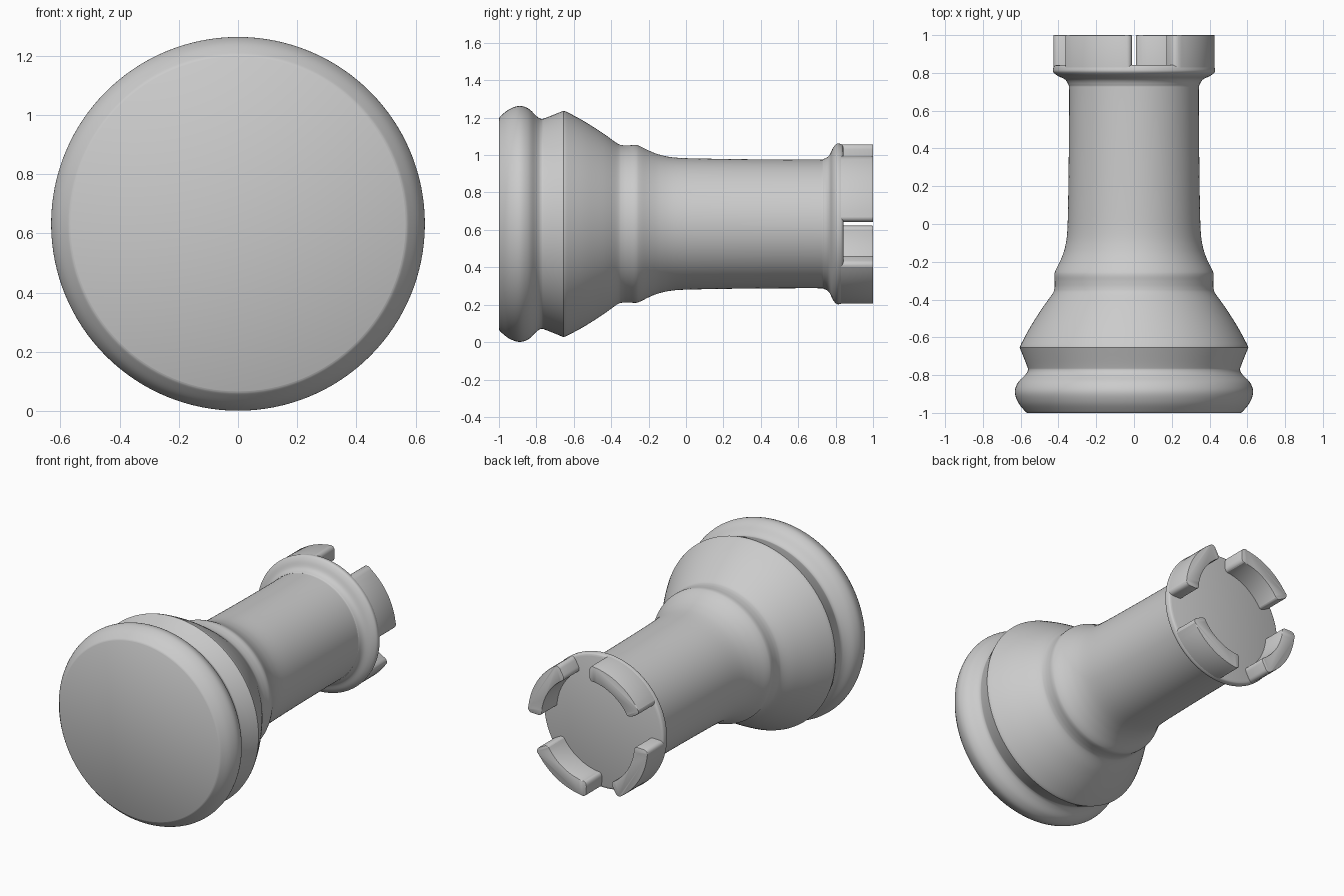
import bpy, bmesh, math
from mathutils import Vector

if "Cube" in bpy.data.objects:
    bpy.data.objects.remove(bpy.data.objects["Cube"])

AXIS_Z = 0.632   # the piece lies on its side, axis along y
SEG = 128


def ring_point(y, r, a):
    return Vector((r * math.cos(a), y, AXIS_Z + r * math.sin(a)))


def smooth_curve(pts, steps=5):
    """Catmull-Rom interpolation through (y, radius) points."""
    p = [Vector(q) for q in pts]
    p = [p[0] * 2 - p[1]] + p + [p[-1] * 2 - p[-2]]
    out = []
    for i in range(1, len(p) - 2):
        a, b, c, d = p[i - 1:i + 3]
        for k in range(steps):
            t = k / steps
            out.append(0.5 * (2 * b + (c - a) * t + (2 * a - 5 * b + 4 * c - d) * t * t
                              + (3 * b - a - 3 * c + d) * t ** 3))
    return out + [p[-2]]


def finish(name, bm, angle=35):
    bmesh.ops.recalc_face_normals(bm, faces=bm.faces)
    mesh = bpy.data.meshes.new(name)
    bm.to_mesh(mesh)
    bm.free()
    obj = bpy.data.objects.new(name, mesh)
    bpy.context.collection.objects.link(obj)
    bpy.ops.object.select_all(action='DESELECT')
    obj.select_set(True)
    bpy.context.view_layer.objects.active = obj
    bpy.ops.object.shade_smooth_by_angle(angle=math.radians(angle))
    return obj


def lathe(name, profile):
    bm = bmesh.new()
    rings = [[bm.verts.new(ring_point(y, r, 2 * math.pi * i / SEG)) for i in range(SEG)]
             for y, r in profile]
    for a, b in zip(rings, rings[1:]):
        for i in range(SEG):
            j = (i + 1) % SEG
            bm.faces.new((a[i], a[j], b[j], b[i]))
    bm.faces.new(rings[0])
    bm.faces.new(rings[-1])
    return finish(name, bm)


# Turned body: foot, waist, shaft and head floor (curves joined at creases)
sections = [
    [(-1.0, 0.565), (-0.99, 0.578), (-0.945, 0.613), (-0.89, 0.631), (-0.84, 0.615),
     (-0.80, 0.577), (-0.775, 0.562), (-0.75, 0.567), (-0.655, 0.605)],
    [(-0.655, 0.605), (-0.63, 0.595), (-0.54, 0.546), (-0.44, 0.482), (-0.37, 0.432),
     (-0.34, 0.421), (-0.305, 0.420), (-0.27, 0.422), (-0.245, 0.415), (-0.19, 0.388),
     (-0.13, 0.367), (-0.05, 0.354), (0.10, 0.349), (0.40, 0.345), (0.70, 0.344),
     (0.735, 0.347), (0.765, 0.365), (0.785, 0.405), (0.805, 0.428), (0.825, 0.428),
     (0.837, 0.422), (0.842, 0.410)],
]
profile = []
for s in sections:
    c = smooth_curve(s)
    profile += c[1:] if profile else c
lathe("rook_body", profile)


# Battlements: four curved blocks with rounded corners
def battlement(name, start, end, r_in=0.33, r_out=0.427, y0=0.815, y1=1.0, n=18):
    bm = bmesh.new()
    angs = [math.radians(start + (end - start) * i / n) for i in range(n + 1)]
    outline = [(r_out, a) for a in angs] + [(r_in, a) for a in reversed(angs)]
    face = bm.faces.new([bm.verts.new(ring_point(y0, r, a)) for r, a in outline])
    ext = bmesh.ops.extrude_face_region(bm, geom=[face])
    top = [v for v in ext['geom'] if isinstance(v, bmesh.types.BMVert)]
    for v in top:
        v.co.y = y1
    bm.normal_update()
    corners = [e for e in bm.edges
               if abs(e.verts[0].co.y - e.verts[1].co.y) > 0.1
               and e.calc_face_angle(0) > math.radians(60)]
    bmesh.ops.bevel(bm, geom=corners, offset=0.028, segments=5, profile=0.5, affect='EDGES')
    rim = [e for e in bm.edges if all(v.co.y > y1 - 1e-4 for v in e.verts)]
    bmesh.ops.bevel(bm, geom=rim, offset=0.005, segments=2, profile=0.5, affect='EDGES')
    return finish(name, bm)


for k in range(4):
    battlement(f"battlement_{k + 1}", 1.5 + 90 * k, 60.5 + 90 * k)
